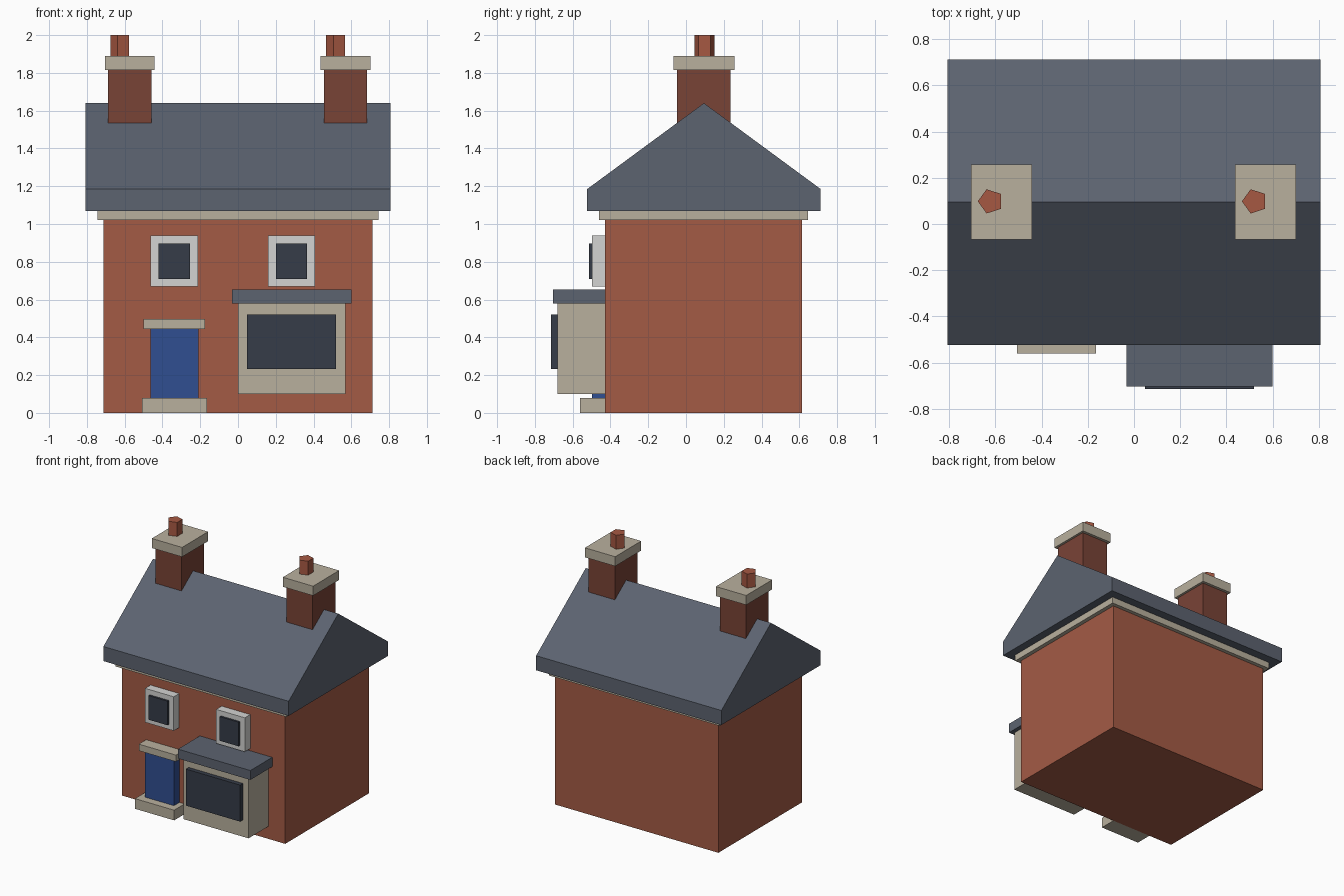
import bpy
import bmesh
import math
from mathutils import Matrix

cube = bpy.data.objects.get("Cube")
if cube:
    bpy.data.objects.remove(cube, do_unlink=True)


def material(name, rgb):
    """Flat material from an 0-255 sRGB colour."""
    col = [((c / 255 + 0.055) / 1.055) ** 2.4 for c in rgb] + [1.0]
    mat = bpy.data.materials.new(name)
    mat.use_nodes = True
    mat.diffuse_color = col
    mat.node_tree.nodes["Principled BSDF"].inputs["Base Color"].default_value = col
    return mat


brick = material("red brick", (164, 91, 69))
dark_brick = material("dark brick", (121, 67, 54))
clay = material("clay pot", (166, 88, 66))
stone = material("pale stone", (185, 176, 158))
slate = material("slate", (92, 99, 112))
white = material("white paint", (212, 212, 210))
glass = material("dark glass", (54, 60, 72))
blue = material("blue paint", (48, 78, 145))


def finish(name, bm, mat):
    bmesh.ops.recalc_face_normals(bm, faces=bm.faces)
    mesh = bpy.data.meshes.new(name)
    bm.to_mesh(mesh)
    bm.free()
    mesh.materials.append(mat)
    obj = bpy.data.objects.new(name, mesh)
    bpy.context.collection.objects.link(obj)
    return obj


def box(name, mat, x, y, z):
    """Box given by its (min, max) range on each axis."""
    bm = bmesh.new()
    bmesh.ops.create_cube(bm, size=1)
    for v in bm.verts:
        v.co = [r[0] if c < 0 else r[1] for c, r in zip(v.co, (x, y, z))]
    return finish(name, bm, mat)


def prism(name, mat, profile, x):
    """Extrude a (y, z) profile along x."""
    bm = bmesh.new()
    face = bm.faces.new([bm.verts.new((x[0], y, z)) for y, z in profile])
    out = bmesh.ops.extrude_face_region(bm, geom=[face])
    for v in out["geom"]:
        if isinstance(v, bmesh.types.BMVert):
            v.co.x = x[1]
    return finish(name, bm, mat)


def pot(name, mat, x, y, z, radius):
    """Five-sided chimney pot with one corner towards -x."""
    bm = bmesh.new()
    bmesh.ops.create_cone(bm, cap_ends=True, segments=5, radius1=radius,
                          radius2=radius, depth=z[1] - z[0])
    corner = max(bm.verts, key=lambda v: v.co.x)
    turn = math.pi - math.atan2(corner.co.y, corner.co.x)
    bmesh.ops.rotate(bm, verts=bm.verts, matrix=Matrix.Rotation(turn, 3, 'Z'))
    bmesh.ops.translate(bm, verts=bm.verts, vec=(x, y, sum(z) / 2))
    return finish(name, bm, mat)


WALL = -0.43   # front wall plane
INSIDE = -0.40  # parts on the front are sunk to here

# House shell
box("walls", brick, (-0.713, 0.713), (WALL, 0.615), (0, 1.03))
box("cornice", stone, (-0.745, 0.745), (-0.46, 0.645), (1.02, 1.08))
prism("roof", slate,
      [(-0.523, 1.07), (0.713, 1.07), (0.713, 1.185), (0.095, 1.64), (-0.523, 1.185)],
      (-0.808, 0.808))

# Chimneys and upper windows, one of each per side
for side, chimney_x, window_x in (("right", -0.573, -0.337), ("left", 0.57, 0.283)):
    def span(centre, half):
        return centre - half, centre + half

    box(side + "_chimney", dark_brick, span(chimney_x, 0.114), (-0.048, 0.235), (1.4, 1.82))
    box(side + "_chimney_cap", stone, span(chimney_x, 0.132), (-0.067, 0.257), (1.815, 1.89))
    pot(side + "_chimney_pot", clay, chimney_x - 0.048, 0.098, (1.88, 2.0), 0.055)
    box(side + "_window_frame", white, span(window_x, 0.125), (-0.498, INSIDE), (0.67, 0.938))
    box(side + "_window_pane", glass, span(window_x, 0.083), (-0.514, -0.48), (0.708, 0.898))

# Front door
box("door", blue, (-0.463, -0.21), (-0.498, INSIDE), (0.02, 0.46))
box("door_lintel", stone, (-0.5, -0.176), (-0.522, INSIDE), (0.445, 0.497))
box("door_step", stone, (-0.507, -0.165), (-0.56, INSIDE), (0, 0.08))

# Bay window
box("bay", stone, (0, 0.568), (-0.68, INSIDE), (0.1, 0.59))
box("bay_roof", slate, (-0.032, 0.6), (-0.703, INSIDE), (0.578, 0.652))
box("bay_pane", glass, (0.047, 0.52), (-0.715, -0.66), (0.232, 0.52))
